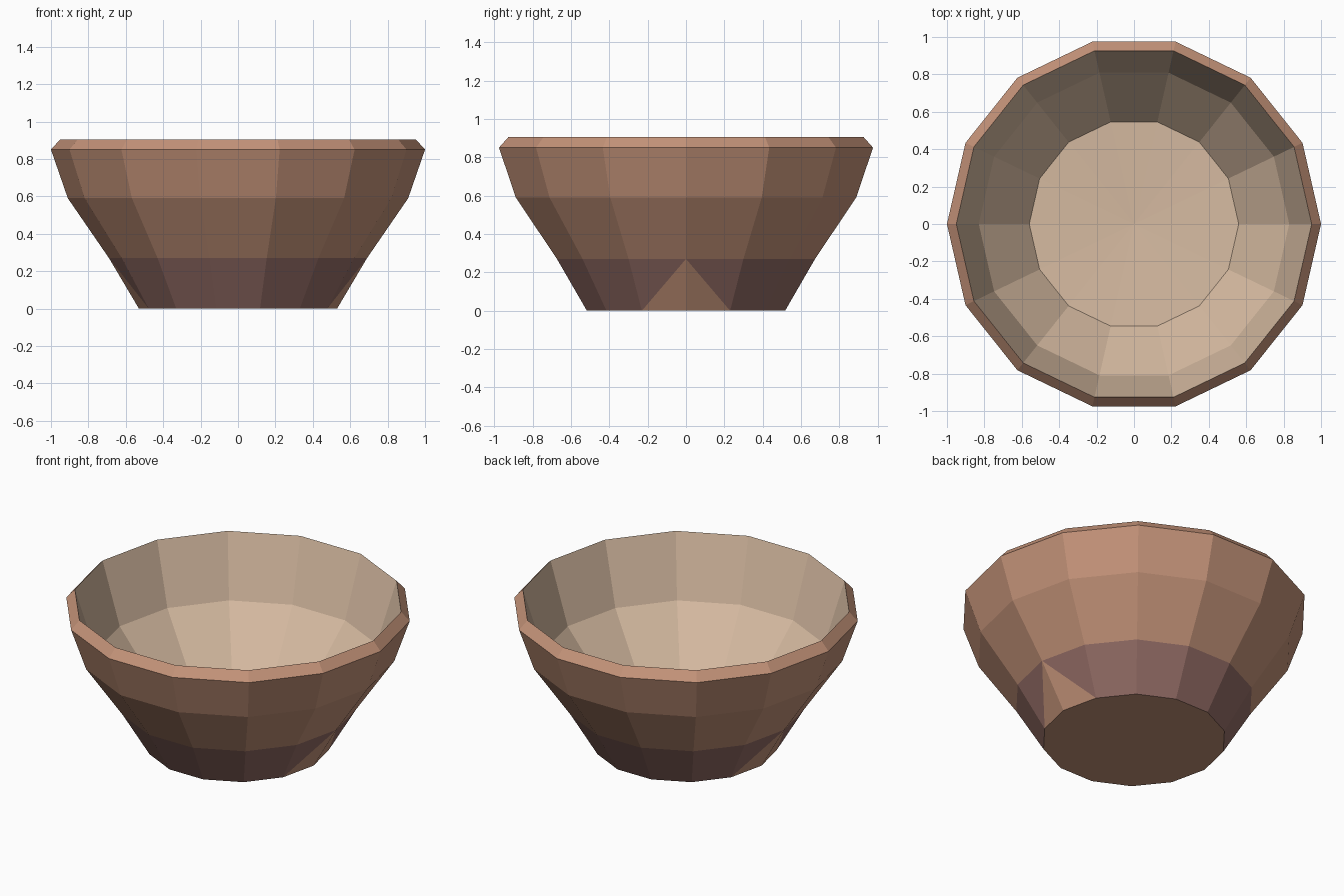
import bpy, bmesh
from math import cos, sin, pi

if "Cube" in bpy.data.objects:
    bpy.data.objects.remove(bpy.data.objects["Cube"])

SIDES = 14


def material(name, rgb):
    m = bpy.data.materials.new(name)
    m.diffuse_color = (*rgb, 1)
    m.use_nodes = True
    m.node_tree.nodes["Principled BSDF"].inputs["Base Color"].default_value = m.diffuse_color
    return m


brown = material("brown_wood", (0.55, 0.29, 0.19))
dark = material("dark_wood", (0.29, 0.15, 0.13))
cream = material("cream_lining", (0.68, 0.50, 0.36))
BROWN, DARK, CREAM = 0, 1, 2

# Closed profile: (radius, height, material of the band that follows)
profile = [
    (0.53, 0.00, DARK),    # foot
    (0.69, 0.27, BROWN),   # belly
    (0.91, 0.59, BROWN),   # upper wall
    (1.00, 0.85, BROWN),   # sloped lip
    (0.95, 0.905, CREAM),  # lining, upper
    (0.83, 0.52, CREAM),   # lining, lower
    (0.56, 0.19, CREAM),   # floor edge
]

bm = bmesh.new()
rings = [[bm.verts.new((r * cos(2 * pi * k / SIDES), r * sin(2 * pi * k / SIDES), z))
          for k in range(SIDES)] for r, z, _ in profile]


def face(verts, mat):
    bm.faces.new(verts).material_index = mat


# Walls
for i in range(len(rings) - 1):
    low, high, mat = rings[i], rings[i + 1], profile[i][2]
    for k in range(SIDES):
        n = (k + 1) % SIDES
        a, b, c, d = low[k], low[n], high[n], high[k]
        if i == 0 and k % 7 == 0:      # brown wedges on the two sides of the foot
            face((a, b, d), BROWN)
            face((b, c, d), DARK)
        elif i == 0 and k % 7 == 6:
            face((a, b, c), BROWN)
            face((a, c, d), DARK)
        else:
            face((a, b, c, d), mat)

# Slightly dished floor and flat underside
centre = bm.verts.new((0, 0, 0.165))
for k in range(SIDES):
    face((rings[-1][k], rings[-1][(k + 1) % SIDES], centre), CREAM)
face(rings[0][::-1], BROWN)

bmesh.ops.recalc_face_normals(bm, faces=bm.faces)
mesh = bpy.data.meshes.new("bowl")
bm.to_mesh(mesh)
bm.free()
for m in (brown, dark, cream):
    mesh.materials.append(m)
bowl = bpy.data.objects.new("bowl", mesh)
bpy.context.collection.objects.link(bowl)
